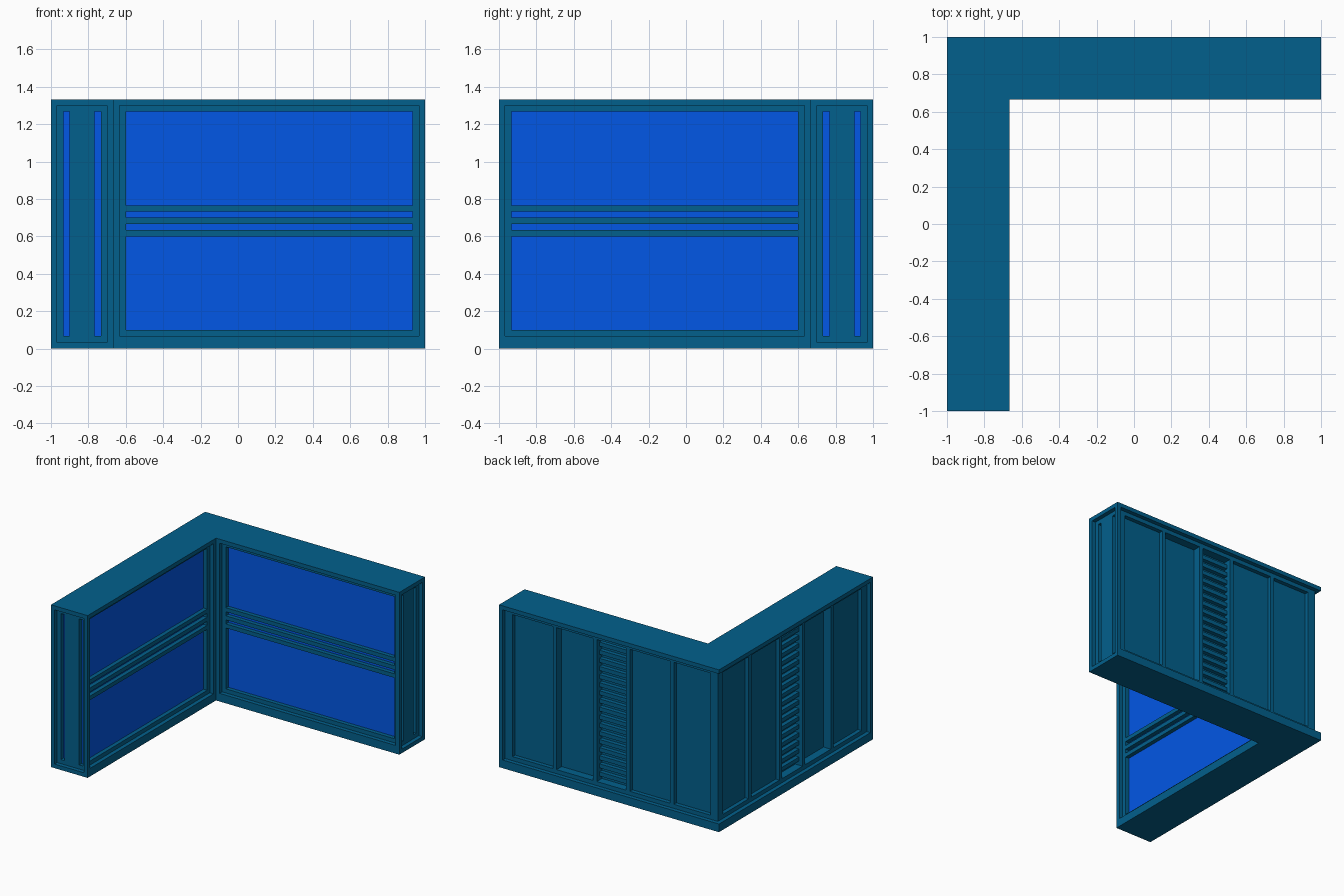
import bpy, bmesh

if "Cube" in bpy.data.objects:
    bpy.data.objects.remove(bpy.data.objects["Cube"])

U = 1 / 30  # one design unit; walls are 60 long, 10 thick, 40 tall


def material(name, rgb):
    m = bpy.data.materials.new(name)
    m.diffuse_color = (*rgb, 1)
    m.use_nodes = True
    m.node_tree.nodes["Principled BSDF"].inputs["Base Color"].default_value = m.diffuse_color
    return m


def add_box(bm, x0, x1, y0, y1, z0, z1):
    vs = bmesh.ops.create_cube(bm, size=1)["verts"]
    for v in vs:
        v.co.x = (x0 if v.co.x < 0 else x1) * U
        v.co.y = (y0 if v.co.y < 0 else y1) * U
        v.co.z = (z0 if v.co.z < 0 else z1) * U


def both(bm, x0, x1, y0, y1, z0, z1):
    """Box on the back wall and its copy mirrored over the corner diagonal."""
    add_box(bm, x0, x1, y0, y1, z0, z1)
    add_box(bm, -y1, -y0, -x1, -x0, z0, z1)


def to_object(bm, name):
    me = bpy.data.meshes.new(name)
    bm.to_mesh(me)
    bm.free()
    ob = bpy.data.objects.new(name, me)
    bpy.context.collection.objects.link(ob)
    return ob


# solid L-shaped corner wall
bm = bmesh.new()
outline = [(-30, -30), (-20, -30), (-20, 20), (30, 20), (30, 30), (-30, 30)]
f = bm.faces.new([bm.verts.new((x * U, y * U, 0)) for x, y in outline])
top = bmesh.ops.extrude_face_region(bm, geom=[f])["geom"]
bmesh.ops.translate(bm, vec=(0, 0, 40 * U),
                    verts=[v for v in top if isinstance(v, bmesh.types.BMVert)])
bmesh.ops.recalc_face_normals(bm, faces=bm.faces)
wall = to_object(bm, "corner_wall")
wall.data.materials.append(material("teal", (0.0006, 0.117, 0.262)))
wall.data.materials.append(material("blue", (0.0006, 0.096, 0.79)))

levels = []
# first level: shallow recesses on outer, inner and end faces
bm = bmesh.new()
both(bm, -31, 29, 29, 31, 2, 39)
both(bm, -19, 29, 19, 21, 2, 39)
both(bm, 29, 31, 21, 29, 1, 39)
levels.append(bm)

# second level: panels, louvre bay, glowing panels and end slots
bm = bmesh.new()
for a, b, floor in ((16, 27, 28), (5, 15, 27), (-16, -5, 28), (-27, -17, 28)):
    both(bm, a, b, floor, 29.5, 3, 38)
both(bm, -4, 4, 28, 29.5, 3, 38)
for z0, z1 in ((3, 18), (19, 20), (21, 22), (23, 38)):
    both(bm, -18, 28, 20.5, 22, z0, z1)
for y in (22, 27):
    both(bm, 28, 29.5, y, y + 1, 2, 38)
levels.append(bm)

# third level: gaps between louvre slats
bm = bmesh.new()
for z in range(3, 38, 2):
    both(bm, -4, 4, 27, 28.5, z, z + 1)
levels.append(bm)

bpy.context.view_layer.objects.active = wall
for bm in levels:
    cutter = to_object(bm, "recess_cutter")
    cutter.hide_render = True
    mod = wall.modifiers.new("recess", "BOOLEAN")
    mod.operation, mod.solver = "DIFFERENCE", "EXACT"
    mod.use_self = True
    mod.object = cutter
    bpy.ops.object.modifier_apply(modifier=mod.name)
    bpy.data.objects.remove(cutter)

# floors of the inner panels and end slots are blue
for p in wall.data.polygons:
    n, c = p.normal, p.center / U
    if n.x > 0.9:
        d = c.x
    elif n.y < -0.9:
        d = -c.y
    else:
        d = 0
    p.material_index = int(min(abs(d + 22), abs(d - 28)) < 0.1)
